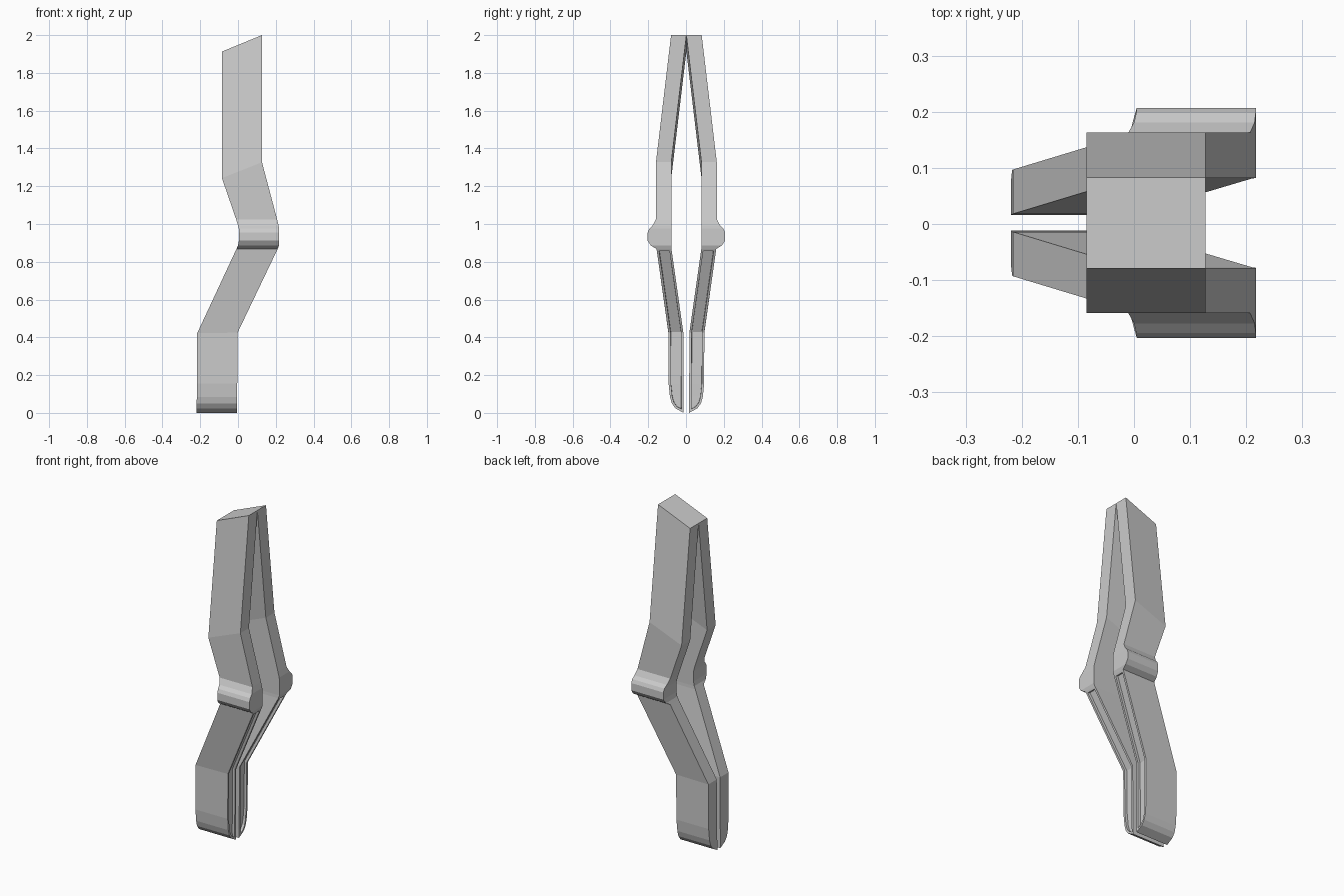
import bpy, bmesh

# Cross-sections from top to bottom:
# (x left, z left, x right, z right, y inner, y outer, extra z of the outer edge)
STATIONS = [
    (-0.085, 1.913, 0.127, 2.000, 0.000, 0.081, 0),
    (-0.085, 1.243, 0.127, 1.327, 0.080, 0.161, 0),
    (-0.010, 1.025, 0.207, 1.025, 0.080, 0.161, 0),
    # side grip bump
    (0.000, 0.992, 0.215, 0.992, 0.080, 0.179, 0),
    (0.004, 0.975, 0.217, 0.975, 0.080, 0.196, 0),
    (0.005, 0.955, 0.217, 0.955, 0.080, 0.205, 0),
    (0.005, 0.912, 0.217, 0.912, 0.080, 0.205, 0),
    (0.000, 0.886, 0.217, 0.886, 0.080, 0.188, 0),
    (-0.008, 0.868, 0.210, 0.868, 0.079, 0.158, 0),
    # lower arm and rounded foot
    (-0.216, 0.422, -0.002, 0.425, 0.016, 0.095, 0),
    (-0.217, 0.155, -0.004, 0.155, 0.015, 0.094, 0),
    (-0.218, 0.085, -0.005, 0.085, 0.015, 0.087, 0),
    (-0.219, 0.050, -0.005, 0.050, 0.015, 0.077, 0),
    (-0.219, 0.000, -0.005, 0.000, 0.014, 0.058, 0.024),
]
RECESS_START = 8


def build_arm(name, side):
    bm = bmesh.new()
    rings = []
    for xl, zl, xr, zr, yi, yo, dz in STATIONS:
        pts = [(xl, yi, zl), (xr, yi, zr), (xr, yo, zr + dz), (xl, yo, zl + dz)]
        rings.append([bm.verts.new((x, y * side, z)) for x, y, z in pts])
    recess = []
    for i, (a, b) in enumerate(zip(rings, rings[1:])):
        for k in range(4):
            n = (k + 1) % 4
            f = bm.faces.new((a[k], a[n], b[n], b[k]))
            if k == 1 and i >= RECESS_START:
                recess.append(f)
    bm.faces.new(rings[0])
    bm.faces.new(rings[-1][::-1])
    bmesh.ops.recalc_face_normals(bm, faces=bm.faces)
    # shallow channel along the lower +x side
    bmesh.ops.inset_region(bm, faces=recess, thickness=0.012, use_even_offset=True)
    bmesh.ops.inset_region(bm, faces=recess, thickness=0.001, depth=-0.015,
                           use_even_offset=True)
    mesh = bpy.data.meshes.new(name)
    bm.to_mesh(mesh)
    bm.free()
    obj = bpy.data.objects.new(name, mesh)
    obj.location.y = 0.002
    bpy.context.collection.objects.link(obj)


build_arm("back_arm", 1)
build_arm("front_arm", -1)
